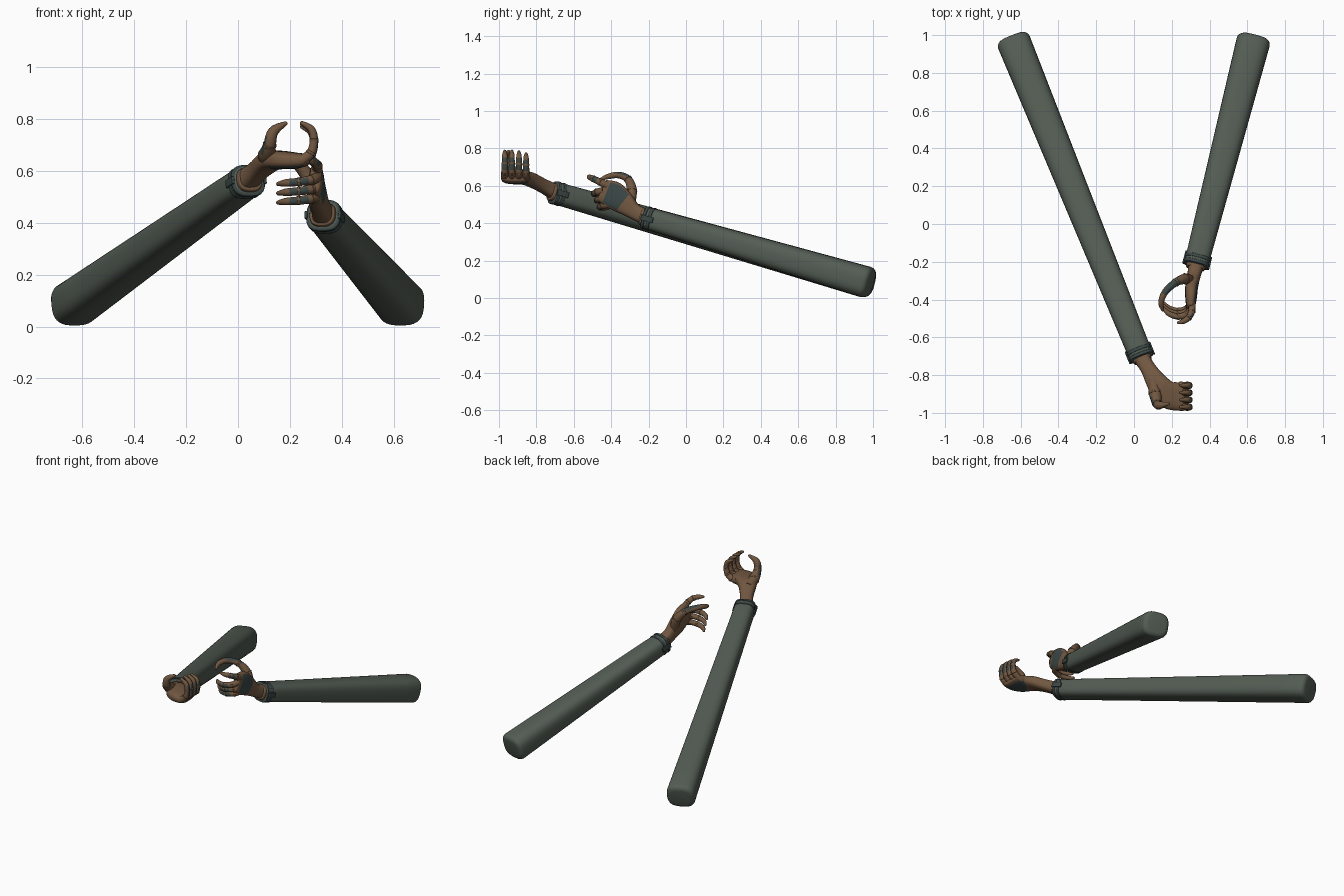
import bpy, bmesh, math
from mathutils import Vector

if "Cube" in bpy.data.objects:
    bpy.data.objects.remove(bpy.data.objects["Cube"])

def material(name, rgb):
    m = bpy.data.materials.new(name)
    m.diffuse_color = (*rgb, 1)
    m.use_nodes = True
    m.node_tree.nodes["Principled BSDF"].inputs["Base Color"].default_value = m.diffuse_color
    return m

SLEEVE = material("grey green cloth", (0.088, 0.108, 0.088))
LEATHER = material("brown leather", (0.165, 0.095, 0.052))
PANEL = material("dark teal panel", (0.042, 0.062, 0.060))
X, Y, Z = Vector((1, 0, 0)), Vector((0, 1, 0)), Vector((0, 0, 1))

def catmull(p, i, t):
    """Smooth value between p[i] and p[i + 1]."""
    a, b = p[max(i - 1, 0)], p[i]
    c, d = p[i + 1], p[min(i + 2, len(p) - 1)]
    return 0.5 * (2 * b + (c - a) * t + (2 * a - 5 * b + 4 * c - d) * t * t
                  + (3 * b - a - 3 * c + d) * t ** 3)

def loft(name, path, mats, ref=Z, power=2.0, sides=16, steps=5, rounds=(0, 0), rule=None):
    """Skin a tube along path = [(x, y, z, width, height)] with rounded ends.
    rule(normal, u) picks the material slot, u runs 0..1 along the tube."""
    pts = [Vector(p[:3]) for p in path]
    size = [Vector(p[3:]) for p in path]
    rings = []
    for i in range(len(pts) - 1):
        for k in range(steps):
            rings.append((catmull(pts, i, k / steps), catmull(size, i, k / steps)))
    rings.append((pts[-1], size[-1]))
    frames = []
    for i, (c, s) in enumerate(rings):
        t = (rings[min(i + 1, len(rings) - 1)][0] - rings[max(i - 1, 0)][0]).normalized()
        frames.append((c, s / 2, t, i / (len(rings) - 1)))

    def cap(frame, r, sign):
        c, s, t, u = frame
        out = []
        for k in range(1, 5):
            a = k * math.pi / 8
            inset = r * (1 - math.cos(a))
            h = Vector((max(s.x - inset, s.x * 0.08), max(s.y - inset, s.y * 0.08)))
            out.append((c + t * sign * r * math.sin(a), h, t, u))
        return out
    if rounds[0]:
        frames = cap(frames[0], rounds[0], -1)[::-1] + frames
    if rounds[1]:
        frames += cap(frames[-1], rounds[1], 1)

    bm = bmesh.new()
    loops = []
    for c, s, t, u in frames:
        side = t.cross(ref).normalized()
        up = side.cross(t)
        ring = []
        for k in range(sides):
            a = 2 * math.pi * (k + 0.5) / sides
            ca, sa = math.cos(a), math.sin(a)
            px = math.copysign(abs(ca) ** (2 / power), ca) * s.x
            py = math.copysign(abs(sa) ** (2 / power), sa) * s.y
            ring.append(bm.verts.new(c + side * px + up * py))
        loops.append(ring)
    us = {}
    for i in range(len(loops) - 1):
        for k in range(sides):
            j = (k + 1) % sides
            f = bm.faces.new((loops[i][k], loops[i][j], loops[i + 1][j], loops[i + 1][k]))
            us[f] = frames[i][3]
    bm.faces.new(loops[0][::-1])
    bm.faces.new(loops[-1])
    bmesh.ops.recalc_face_normals(bm, faces=bm.faces[:])
    if rule:
        for f, u in us.items():
            f.material_index = rule(f.normal, u)
    me = bpy.data.meshes.new(name)
    bm.to_mesh(me)
    bm.free()
    for m in mats:
        me.materials.append(m)
    ob = bpy.data.objects.new(name, me)
    bpy.context.collection.objects.link(ob)
    bpy.ops.object.select_all(action='DESELECT')
    ob.select_set(True)
    bpy.context.view_layer.objects.active = ob
    bpy.ops.object.shade_smooth_by_angle(angle=math.radians(40))
    return ob

def arm(side, back, front):
    """Tapered sleeve, cuff bands and a cuff strap tab."""
    b, f = Vector(back), Vector(front)
    d = (f - b).normalized()
    loft(side + "_sleeve", [(*b, 0.18, 0.168), (*f, 0.128, 0.118)], [SLEEVE],
         power=2.9, sides=32, steps=8, rounds=(0.03, 0.012))
    for i, off in enumerate((-0.03, 0.0)):
        p = f + d * off
        loft(f"{side}_cuff_band_{i + 1}", [(*(p - d * 0.004), 0.136, 0.126),
             (*(p + d * 0.006), 0.134, 0.124)], [PANEL], power=2.9, sides=32,
             steps=1, rounds=(0.004, 0.004))
    s = d.cross(Z).normalized()
    for i, sign in enumerate((-1, 1)):
        p = f + s * sign * 0.067
        loft(f"{side}_cuff_tab_{i + 1}", [(*(p - d * 0.05), 0.012, 0.03),
             (*(p + d * 0.012), 0.012, 0.03)], [PANEL], power=6, steps=1,
             rounds=(0.003, 0.003))
    # Leather gauntlet lip coming out of the sleeve
    loft(side + "_glove_lip", [(*f, 0.108, 0.1), (*(f + d * 0.022), 0.1, 0.094)],
         [LEATHER], power=2.6, sides=24, steps=1, rounds=(0.004, 0.006))

def digit(name, pts, radii, ref, out):
    """Curled finger with a dark panel on the back of its middle section."""
    loft(name, [(*p, 2 * r, 2 * r) for p, r in zip(pts, radii)], [LEATHER, PANEL],
         ref=ref, sides=12, rounds=(0, radii[-1]),
         rule=lambda n, u: int(0.32 < u < 0.62 and n.dot(out) > 0.55))
    # Seams round the finger joints
    for k in (1, 2):
        a, b = Vector(pts[k]), (Vector(pts[k + 1]) - Vector(pts[k - 1])).normalized()
        w = 2 * radii[k] + 0.004
        loft(f"{name}_seam_{k}", [(*(a - b * 0.003), w, w), (*(a + b * 0.003), w, w)],
             [LEATHER], ref=ref, sides=12, steps=1, rounds=(0.002, 0.002))

FINGERS = ("little", "ring", "middle", "index")
RADII = (0.021, 0.019, 0.0165, 0.0145, 0.008)

# ---- Front arm: palm turned up
arm("front", (-0.634, 0.958, 0.086), (0.038, -0.70, 0.562))
loft("front_palm", [(0.035, -0.70, 0.565, 0.09, 0.085), (0.075, -0.765, 0.6, 0.082, 0.074),
     (0.125, -0.845, 0.638, 0.115, 0.074), (0.175, -0.9, 0.642, 0.145, 0.07),
     (0.225, -0.913, 0.64, 0.15, 0.062), (0.258, -0.913, 0.643, 0.142, 0.05)],
     [LEATHER, PANEL], power=2.8, sides=24, rounds=(0, 0.015),
     rule=lambda n, u: int(0.5 < u < 0.92 and n.z < -0.8))
for i, name in enumerate(FINGERS):
    y, s = -0.855 - 0.038 * i, (0.9, 0.97, 1, 1)[i]
    pts = [(0.245, y, 0.64), (0.282, y, 0.64 + 0.03 * s), (0.293, y, 0.64 + 0.08 * s),
           (0.282, y, 0.64 + 0.122 * s), (0.247, y, 0.64 + 0.145 * s)]
    digit(f"front_{name}_finger", pts, RADII, Y, X)
digit("front_thumb", [(0.1, -0.82, 0.64), (0.112, -0.895, 0.66), (0.122, -0.95, 0.7),
      (0.136, -0.96, 0.752), (0.182, -0.95, 0.783)], (0.03, 0.034, 0.025, 0.021, 0.009), X, -X)

# ---- Rear arm: palm turned inwards
arm("rear", (0.63, 0.96, 0.086), (0.33, -0.21, 0.428))
loft("rear_palm", [(0.33, -0.21, 0.43, 0.085, 0.09), (0.317, -0.275, 0.462, 0.07, 0.085),
     (0.305, -0.335, 0.51, 0.068, 0.125), (0.302, -0.39, 0.55, 0.06, 0.148),
     (0.3, -0.44, 0.572, 0.045, 0.125)],
     [LEATHER, PANEL], power=2.8, sides=24, rounds=(0, 0.015),
     rule=lambda n, u: int(0.45 < u < 0.9 and n.x > 0.8))
for i, name in enumerate(FINGERS[:3]):
    z, y = 0.482 + 0.036 * i, -0.015 * i
    pts = [(0.305, -0.41 + y, z + 0.02), (0.285, -0.445 + y, z + 0.012),
           (0.235, -0.46 + y, z + 0.004), (0.185, -0.445 + y, z), (0.155, -0.415 + y, z - 0.004)]
    digit(f"rear_{name}_finger", pts, RADII, Z, -Y)
digit("rear_index_finger", [(0.306, -0.42, 0.6), (0.306, -0.46, 0.62), (0.29, -0.495, 0.637),
      (0.262, -0.515, 0.645), (0.235, -0.522, 0.65)], RADII, Z, X)
digit("rear_thumb", [(0.3, -0.3, 0.5), (0.272, -0.29, 0.575), (0.22, -0.31, 0.635),
      (0.165, -0.36, 0.657), (0.143, -0.415, 0.65), (0.152, -0.455, 0.635)],
      (0.028, 0.028, 0.021, 0.018, 0.015, 0.008), X, Z)
